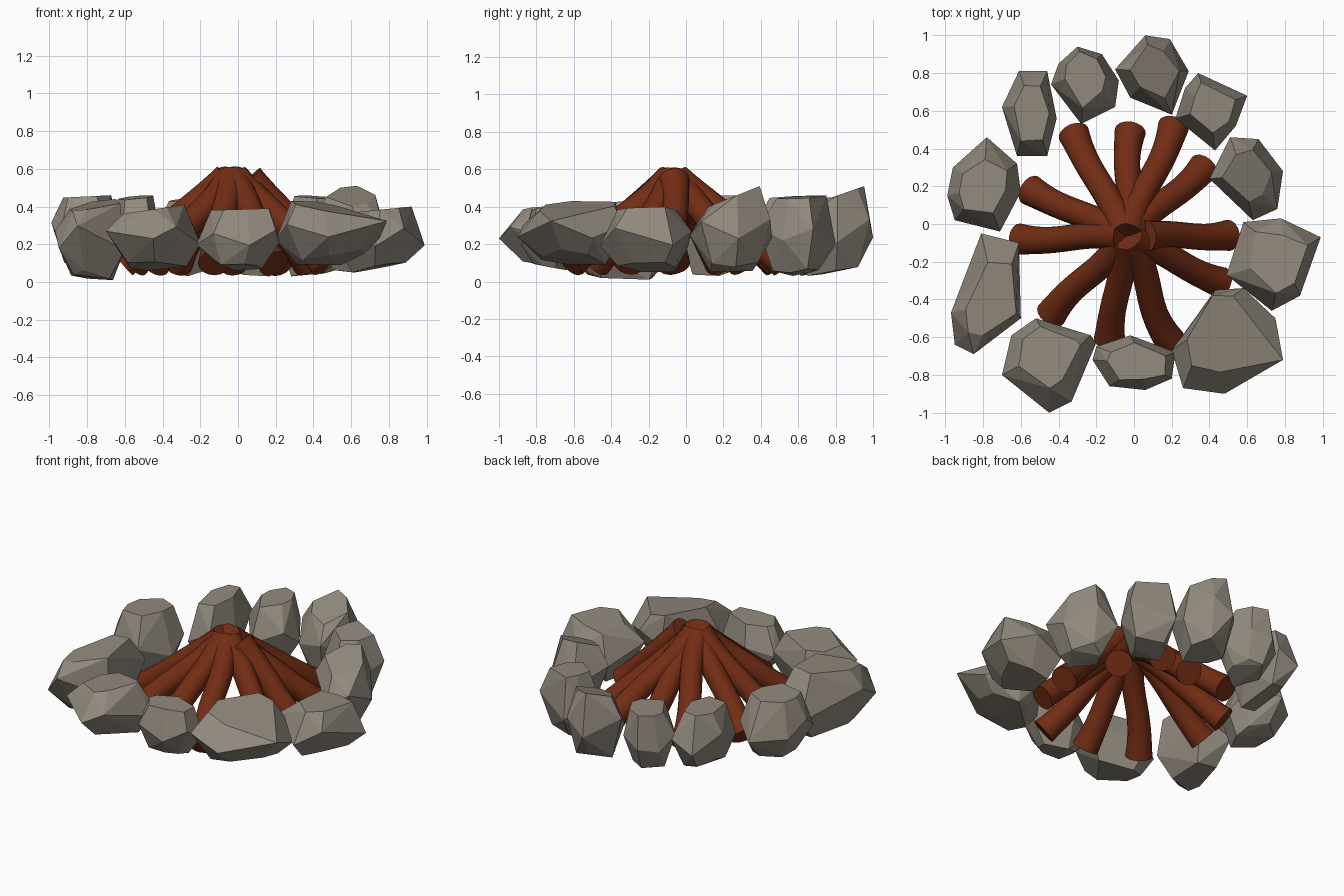
import bpy, bmesh, math, random
from mathutils import Vector

if "Cube" in bpy.data.objects:
    bpy.data.objects.remove(bpy.data.objects["Cube"])

random.seed(4)


def material(name, color):
    m = bpy.data.materials.new(name)
    m.diffuse_color = color
    m.use_nodes = True
    m.node_tree.nodes["Principled BSDF"].inputs["Base Color"].default_value = m.diffuse_color
    return m


WOOD = material("wood", (0.17, 0.026, 0.007, 1))
STONE = material("stone", (0.29, 0.255, 0.21, 1))


def add_object(name, bm, mat):
    bmesh.ops.recalc_face_normals(bm, faces=bm.faces)
    me = bpy.data.meshes.new(name)
    bm.to_mesh(me)
    bm.free()
    me.materials.append(mat)
    ob = bpy.data.objects.new(name, me)
    bpy.context.collection.objects.link(ob)
    return ob


# Faceted stone: plan outline at mid height, shrunken tilted top and bottom, hulled
def stone(name, z0, z1, outline, top=(0, 0), tilt=(0, 0), lean=0.12):
    bm = bmesh.new()
    n = len(outline)
    c = sum((Vector(p) for p in outline), Vector((0, 0))) / n
    out = c.normalized()
    h = z1 - z0
    upper, lower = [], []
    for i, p in enumerate(outline):
        d = Vector(p) - c
        rise = lean * d.dot(out)          # the outer side sits higher than the inner
        zm = z0 + h * ((0.62 if i % 2 else 0.42) + random.uniform(-0.05, 0.05)) + 0.3 * rise
        bm.verts.new((p[0], p[1], zm))
        t = c + Vector(top) + d * random.uniform(0.55, 0.75)
        upper.append(Vector((t.x, t.y, (t - c).dot(Vector(tilt)))))
        b = c - out * 0.01 + d * random.uniform(0.5, 0.7)
        lower.append(Vector((b.x, b.y, rise + random.choice((0, 0, 0.03)))))
    peak = max(v.z for v in upper)
    base = min(v.z for v in lower)
    for v in upper:
        bm.verts.new((v.x, v.y, z1 + v.z - peak))
    for v in lower:
        bm.verts.new((v.x, v.y, z0 + v.z - base))
    bmesh.ops.convex_hull(bm, input=bm.verts)
    loose = [v for v in bm.verts if not v.link_faces]
    bmesh.ops.delete(bm, geom=loose, context='VERTS')
    bmesh.ops.dissolve_limit(bm, angle_limit=math.radians(9), verts=bm.verts, edges=bm.edges)
    return add_object(name, bm, STONE)


# Ring of stones
stone("stone_back_left", .05, .46, [(-.61, .81), (-.46, .81), (-.41, .56), (-.46, .36), (-.62, .36), (-.70, .62)],
      (0, .02), (.1, .05))
stone("stone_back", .03, .45, [(-.30, .94), (-.17, .90), (-.08, .76), (-.10, .62), (-.28, .53), (-.44, .74), (-.40, .85)],
      (0, .02), (.1, .05))
stone("stone_back_tall", .03, .51, [(.06, 1.0), (.19, .98), (.29, .81), (.2, .58), (-.02, .67), (-.10, .82)],
      (0, 0), (0, .35))
stone("stone_back_right", .03, .46, [(.34, .80), (.6, .68), (.54, .52), (.43, .39), (.22, .56), (.27, .72)],
      (0, 0), (-.05, .05))
stone("stone_right_tall", .05, .51, [(.51, .46), (.66, .45), (.79, .28), (.76, .08), (.63, .02), (.40, .24)],
      (-.02, .0), (0, .4))
stone("stone_right", .05, .40, [(.58, .01), (.78, .03), (.99, -.07), (.88, -.38), (.73, -.46), (.49, -.27)],
      (.02, 0), (.1, 0))
stone("stone_front_right", .09, .43, [(.43, -.35), (.58, -.34), (.75, -.5), (.79, -.72), (.48, -.9), (.26, -.87), (.2, -.67)],
      (-.03, .04), (-.2, .1))
stone("stone_front", .06, .39, [(-.2, -.65), (-.02, -.59), (.22, -.68), (.2, -.82), (.06, -.88), (-.13, -.86), (-.22, -.72)],
      (.02, 0), (.03, 0))
stone("stone_front_left", .06, .41, [(-.52, -.5), (-.23, -.59), (-.2, -.63), (-.33, -.94), (-.45, -1), (-.7, -.8), (-.65, -.59)],
      (0, .02), (.15, 0))
stone("stone_left_long", .01, .44, [(-.81, -.05), (-.61, -.1), (-.6, -.5), (-.85, -.69), (-.95, -.64), (-.97, -.47)],
      (.03, 0), (.12, .1), 0.05)
stone("stone_left", .03, .46, [(-.78, .46), (-.62, .32), (-.6, .17), (-.71, -.04), (-.95, .02), (-.99, .15), (-.96, .3)],
      (0, 0), (.05, .0))


# Crooked log: round tube from the outer foot up to the hub, flared at both ends
def log(name, foot, bend, start=0.03, sides=16, steps=14):
    hub = Vector((-.04, -.065))
    d = (Vector(foot) - hub).normalized()
    a = Vector((*(hub + d * start), 0.545 - random.choice((0, 0, 0.02))))
    b = Vector((*foot, 0.098))
    side = Vector((-d.y, d.x, 0))
    path = []
    for i in range(steps + 1):
        t = i / steps
        p = a.lerp(b, t) + side * bend * math.sin(2 * math.pi * t)
        p.z += 0.008 * math.sin(math.pi * t)
        path.append(p)
    bm = bmesh.new()
    rings = []
    for i, p in enumerate(path):
        tan = (path[min(i + 1, steps)] - path[max(i - 1, 0)]).normalized()
        u = tan.cross(Vector((0, 0, 1))).normalized()
        v = u.cross(tan)
        r = 0.069 + 0.014 * abs(2 * i / steps - 1) ** 3
        rings.append([bm.verts.new(p + r * (u * math.cos(k * math.tau / sides) + v * math.sin(k * math.tau / sides)))
                      for k in range(sides)])
    for r0, r1 in zip(rings, rings[1:]):
        for k in range(sides):
            bm.faces.new((r0[k], r0[k - 1], r1[k - 1], r1[k]))
    bm.faces.new(rings[0])
    bm.faces.new(rings[-1])
    ob = add_object(name, bm, WOOD)
    for o in bpy.context.selected_objects:
        o.select_set(False)
    ob.select_set(True)
    bpy.context.view_layer.objects.active = ob
    bpy.ops.object.shade_smooth_by_angle(angle=math.radians(40))


# Cone of leaning logs: foot position, sideways bend, start distance from the hub
LOGS = [((-.32, .48), -.008, .02), ((-.02, .49), -.012, .02), ((.21, .52), .012, .02), ((.37, .3), .01, .03),
        ((.5, -.06), .008, .1), ((.46, -.31), .008, .03), ((.19, -.62), .018, .02), ((-.13, -.61), .008, .02),
        ((-.44, -.48), .012, .02), ((-.61, -.08), -.01, .02), ((-.55, .18), -.008, .02)]
for i, (foot, bend, start) in enumerate(LOGS):
    log(f"log_{i + 1}", foot, bend, start)
